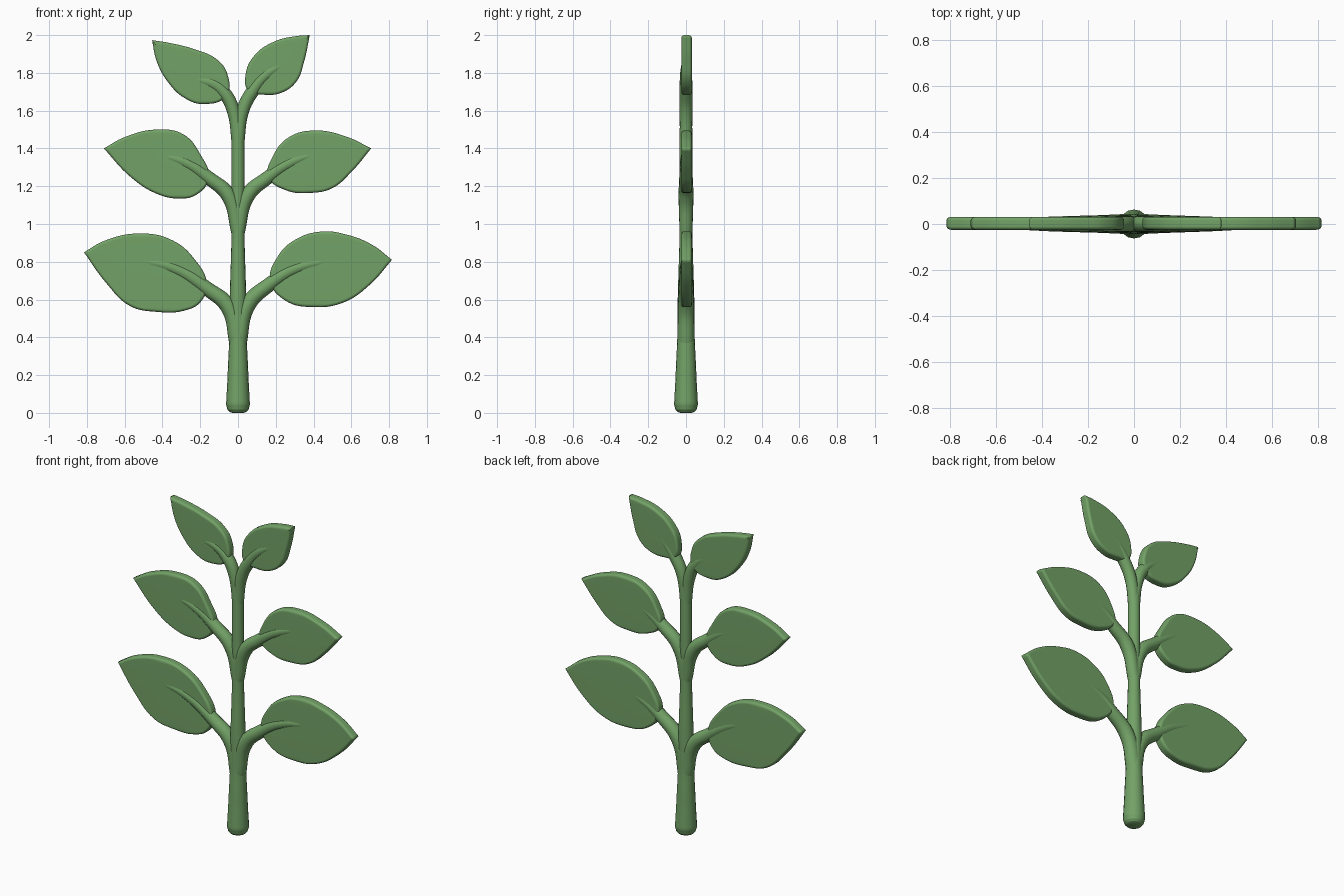
import bpy
import bmesh
from math import radians
from mathutils import Matrix

cube = bpy.data.objects.get("Cube")
if cube:
    bpy.data.objects.remove(cube, do_unlink=True)

green = bpy.data.materials.new("leaf green")
green.use_nodes = True
colour = (0.17, 0.36, 0.135, 1)
green.diffuse_color = colour
shader = next(n for n in green.node_tree.nodes if n.type == "BSDF_PRINCIPLED")
shader.inputs["Base Color"].default_value = colour
shader.inputs["Roughness"].default_value = 0.7


def finish(name, curve, angle):
    """Turn a curve drawn in x, y into a clean mesh standing in x, z."""
    obj = bpy.data.objects.new(name, curve)
    bpy.context.collection.objects.link(obj)
    bpy.ops.object.select_all(action="DESELECT")
    obj.select_set(True)
    bpy.context.view_layer.objects.active = obj
    bpy.ops.object.convert(target="MESH")
    obj = bpy.context.object
    bm = bmesh.new()
    bm.from_mesh(obj.data)
    bmesh.ops.remove_doubles(bm, verts=bm.verts, dist=0.0002)
    bmesh.ops.transform(bm, matrix=Matrix.Rotation(radians(90), 4, "X"), verts=bm.verts)
    bmesh.ops.recalc_face_normals(bm, faces=bm.faces)
    bm.to_mesh(obj.data)
    bm.free()
    obj.data.materials.clear()
    obj.data.materials.append(green)
    bpy.ops.object.shade_smooth_by_angle(angle=radians(angle))
    return obj


def tube(name, points):
    """Round stalk through (x, z, radius) points."""
    curve = bpy.data.curves.new(name, "CURVE")
    curve.dimensions = "3D"
    curve.bevel_depth = 1
    curve.bevel_resolution = 6
    curve.resolution_u = 10
    curve.use_fill_caps = True
    spline = curve.splines.new("BEZIER")
    spline.bezier_points.add(len(points) - 1)
    for p, (x, z, radius) in zip(spline.bezier_points, points):
        p.co = (x, z, 0)
        p.radius = radius
        p.handle_left_type = p.handle_right_type = "AUTO"
    return finish(name, curve, 60)


def leaf(name, outline):
    """Flat, round-edged blade; the first outline point is its sharp tip."""
    curve = bpy.data.curves.new(name, "CURVE")
    curve.dimensions = "2D"
    curve.fill_mode = "BOTH"
    curve.extrude = 0.013
    curve.bevel_depth = 0.015
    curve.offset = -0.015
    curve.bevel_resolution = 3
    curve.resolution_u = 8
    spline = curve.splines.new("BEZIER")
    spline.use_cyclic_u = True
    spline.bezier_points.add(len(outline) - 1)
    for i, (p, (x, z)) in enumerate(zip(spline.bezier_points, outline)):
        p.co = (x, z, 0)
        p.handle_left_type = p.handle_right_type = "AUTO" if i else "VECTOR"
    obj = finish(name, curve, 50)
    obj.location.y = 0.003
    obj.modifiers.new("even shading", "WEIGHTED_NORMAL")


# Main stem with a rounded, thicker foot
tube("main_stem", [(0, 0, .03), (0, .005, .045), (0, .018, .056), (0, .045, .063),
                   (0, .2, .055), (0, .4, .046), (0, .6, .044), (0, .9, .035),
                   (0, 1.2, .035), (0, 1.5, .034), (0, 1.6, .022)])

# Stalks that run on into the leaves as midribs
tube("lower_right_stalk", [(0, .36, .044), (-.05, .56, .043), (-.16, .655, .038),
                           (-.34, .765, .033), (-.56, .81, .022)])
tube("lower_left_stalk", [(0, .36, .044), (.05, .57, .043), (.16, .675, .038),
                          (.31, .765, .033), (.53, .81, .022)])
tube("middle_right_stalk", [(0, .95, .034), (-.05, 1.15, .04), (-.15, 1.24, .036),
                            (-.28, 1.325, .032), (-.44, 1.37, .022)])
tube("middle_left_stalk", [(0, .95, .034), (.05, 1.15, .04), (.15, 1.24, .036),
                           (.28, 1.325, .032), (.44, 1.38, .022)])
tube("top_right_stalk", [(0, 1.42, .032), (-.025, 1.6, .034), (-.07, 1.69, .035),
                         (-.14, 1.745, .032), (-.26, 1.765, .022)])
tube("top_left_stalk", [(0, 1.42, .032), (.025, 1.6, .034), (.075, 1.7, .035),
                        (.15, 1.79, .032), (.27, 1.86, .022)])

# Leaf blades
leaf("lower_right_leaf", [(-.815, .85), (-.71, .91), (-.52, .95), (-.35, .915),
                          (-.235, .82), (-.165, .68), (-.2, .585), (-.29, .54),
                          (-.43, .535), (-.57, .565), (-.7, .69)])
leaf("lower_left_leaf", [(.815, .81), (.71, .89), (.57, .945), (.44, .96), (.3, .915),
                         (.215, .835), (.17, .7), (.25, .595), (.4, .56),
                         (.56, .585), (.7, .68)])
leaf("middle_right_leaf", [(-.71, 1.4), (-.6, 1.46), (-.43, 1.5), (-.29, 1.475),
                           (-.2, 1.37), (-.155, 1.24), (-.22, 1.155), (-.31, 1.135),
                           (-.43, 1.16), (-.57, 1.25)])
leaf("middle_left_leaf", [(.705, 1.4), (.58, 1.46), (.41, 1.495), (.27, 1.46),
                          (.185, 1.36), (.16, 1.25), (.25, 1.18), (.39, 1.165),
                          (.5, 1.19), (.6, 1.275)])
leaf("top_right_leaf", [(-.455, 1.973), (-.37, 1.96), (-.23, 1.925), (-.11, 1.87),
                        (-.055, 1.79), (-.06, 1.68), (-.18, 1.635), (-.28, 1.665),
                        (-.37, 1.75), (-.43, 1.86)])
leaf("top_left_leaf", [(.38, 2), (.31, 1.995), (.19, 1.965), (.085, 1.89), (.04, 1.79),
                       (.055, 1.705), (.13, 1.685), (.23, 1.695), (.31, 1.755),
                       (.35, 1.86)])
